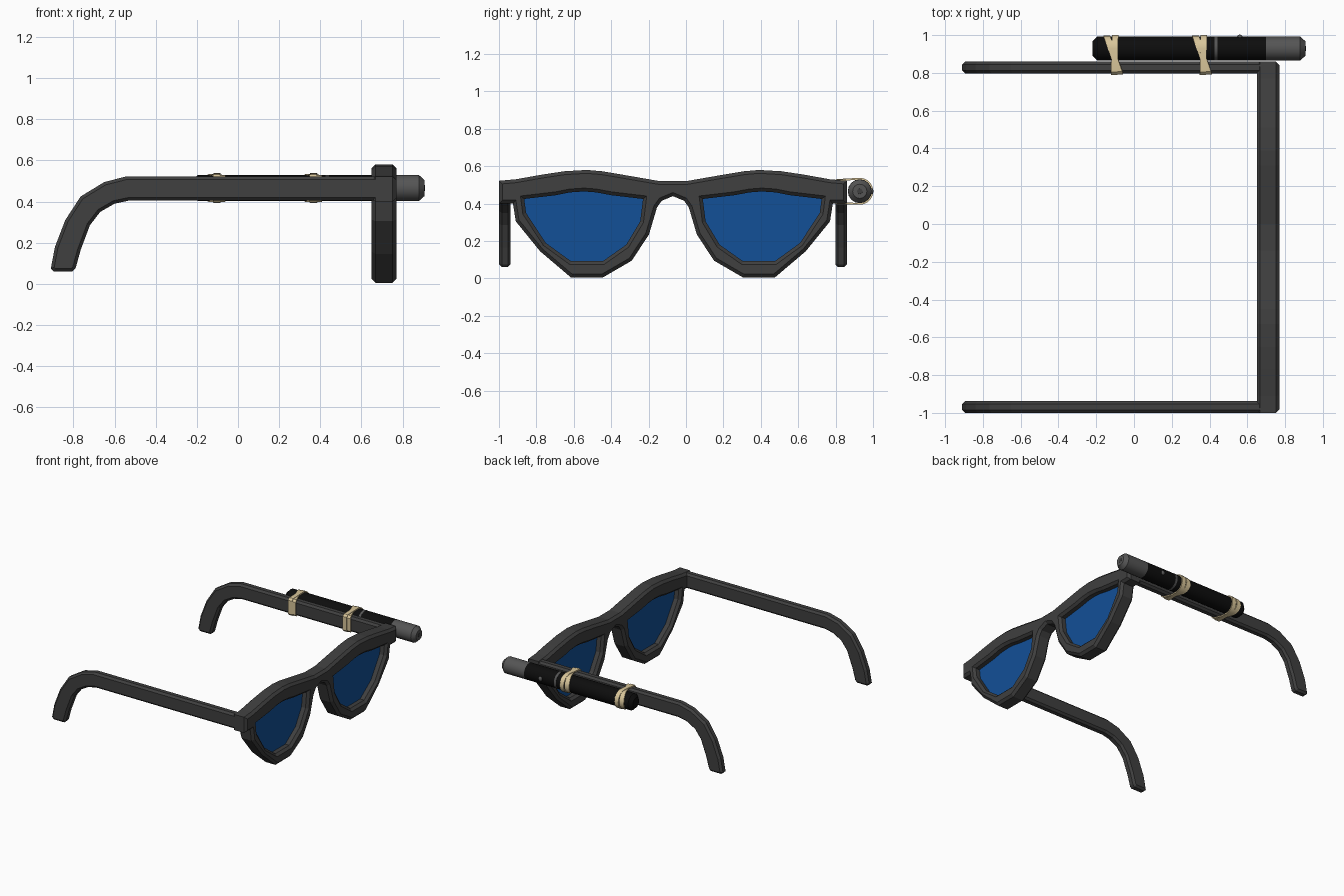
import bpy, bmesh
from math import sin, cos, pi, radians

if "Cube" in bpy.data.objects:
    bpy.data.objects.remove(bpy.data.objects["Cube"])


def material(name, rgb):
    m = bpy.data.materials.new(name)
    m.diffuse_color = (*rgb, 1)
    m.use_nodes = True
    m.node_tree.nodes["Principled BSDF"].inputs["Base Color"].default_value = m.diffuse_color
    return m


DARK = material("dark_plastic", (0.05, 0.05, 0.05))
BLACK = material("black_metal", (0.004, 0.004, 0.004))
GREY = material("grey_metal", (0.09, 0.09, 0.09))
BLUE = material("blue_lens", (0.006, 0.08, 0.31))
CREAM = material("cream_rubber", (0.69, 0.56, 0.32))
MID = -0.07      # y of the glasses' symmetry plane


def plate(name, outlines, thickness, bevel, loc, rot, mat):
    """Filled 2D outlines, extruded with chamfered edges, turned into a mesh."""
    cu = bpy.data.curves.new(name, 'CURVE')
    cu.dimensions = '2D'
    cu.fill_mode = 'BOTH'
    cu.extrude = thickness / 2 - bevel
    cu.bevel_depth = bevel
    cu.bevel_resolution = 0
    cu.offset = -bevel
    for pts in outlines:
        sp = cu.splines.new('POLY')
        sp.points.add(len(pts) - 1)
        for p, (a, b) in zip(sp.points, pts):
            p.co = (a, b, 0, 1)
        sp.use_cyclic_u = True
    ob = bpy.data.objects.new(name, cu)
    ob.location, ob.rotation_euler = loc, rot
    bpy.context.collection.objects.link(ob)
    bpy.ops.object.select_all(action='DESELECT')
    ob.select_set(True)
    bpy.context.view_layer.objects.active = ob
    bpy.ops.object.convert(target='MESH')
    ob = bpy.context.object
    ob.data.materials.clear()
    ob.data.materials.append(mat)
    for f in ob.data.polygons:
        f.material_index = 0
        f.use_smooth = False
    return ob


def mesh_object(name, bm, mat, smooth=False):
    bmesh.ops.recalc_face_normals(bm, faces=bm.faces)
    me = bpy.data.meshes.new(name)
    bm.to_mesh(me)
    bm.free()
    me.materials.append(mat)
    ob = bpy.data.objects.new(name, me)
    bpy.context.collection.objects.link(ob)
    if smooth:
        bpy.ops.object.select_all(action='DESELECT')
        ob.select_set(True)
        bpy.context.view_layer.objects.active = ob
        bpy.ops.object.shade_smooth_by_angle(angle=radians(30))
    return ob


def mirrored(pts):
    return [(-u, z) for u, z in reversed(pts)]


# Front frame: half outline from top centre round to the bridge, and lens hole
half = [(0.07, .52), (.26, .553), (.38, .573), (.46, .58), (.58, .573), (.70, .555),
        (.84, .53), (.93, .522), (.93, .40), (.855, .40), (.84, .305), (.71, .145),
        (.545, .005), (.375, .005), (.22, .095), (.128, .235), (.085, .38), (.06, .415)]
hole = [(.16, .425), (.33, .445), (.41, .46), (.475, .465), (.55, .46), (.625, .445),
        (.795, .425), (.785, .35), (.68, .19), (.545, .092), (.375, .092),
        (.25, .18), (.175, .305)]
outer = half + [(0, .44)] + mirrored(half)
FACE = (radians(90), 0, radians(90))
plate("front_frame", [outer, hole, mirrored(hole)], .12, .018,
      (.71, MID, 0), FACE, DARK)

# Lenses, slightly larger than the holes so they sit inside the rims
big = [(.478 + (u - .478) * 1.02, .29 + (z - .29) * 1.02) for u, z in hole]
plate("left_lens", [big], .016, .002, (.71, MID, 0), FACE, BLUE)
plate("right_lens", [mirrored(big)], .016, .002, (.71, MID, 0), FACE, BLUE)

# Temple arms with the ear hook
arm = [(.72, .522), (-.545, .522), (-.65, .495), (-.765, .425), (-.84, .31),
       (-.89, .18), (-.91, .075), (-.895, .06), (-.805, .06), (-.79, .075),
       (-.765, .165), (-.72, .285), (-.67, .35), (-.60, .39), (-.53, .405), (.72, .405)]
for name, s in (("left_temple", 1), ("right_temple", -1)):
    plate(name, [arm], .062, .015, (0, MID + s * .899, 0), (radians(90), 0, 0), DARK)

# Torch strapped to the side: turned parts along x
TY, TZ, TR = .929, .466, .063


def turned(name, profile, mat, sides=16):
    bm = bmesh.new()
    rings = [[bm.verts.new((x, TY + r * cos(2 * pi * i / sides),
                            TZ + r * sin(2 * pi * i / sides)))
              for i in range(sides)] for x, r in profile]
    for a, b in zip(rings, rings[1:]):
        for i in range(sides):
            j = (i + 1) % sides
            bm.faces.new((a[i], a[j], b[j], b[i]))
    bm.faces.new(rings[0])
    bm.faces.new(rings[-1])
    mesh_object(name, bm, mat, True)


turned("torch_body", [(-.22, .038), (-.195, TR), (.70, TR)], BLACK)
turned("torch_ring", [(.425, TR + .001), (.442, TR + .001)], GREY)
turned("torch_head", [(.70, TR), (.88, TR), (.908, .038)], GREY)
turned("torch_bulb", [(.90, .016), (.91, .014)], DARK)

# Push button on the outer side
bm = bmesh.new()
bmesh.ops.create_uvsphere(bm, u_segments=12, v_segments=8, radius=.018)
bmesh.ops.translate(bm, verts=bm.verts, vec=(.56, TY + TR - .007, TZ))
mesh_object("torch_button", bm, GREY, True)


# Rubber bands: two crossing ribbons at each place, round arm and torch
def band(name, x_arm, x_torch, width, grow):
    def loop(g):
        r = TR + g
        pts = [(TY + r * cos(t), TZ + r * sin(t))
               for t in (pi / 2 - pi * k / 10 for k in range(11))]
        y0, zl, zh = .798 - g, .405 - g, .522 + g
        return pts + [(y0 + .015, zl), (y0, zl + .015), (y0, zh - .015), (y0 + .015, zh)]
    bm = bmesh.new()
    rows = []
    for (yi, zi), (yo, zo) in zip(loop(-.001), loop(grow)):
        x = x_arm + (x_torch - x_arm) * (yo - .79) / .21
        w = width / 2
        rows.append([bm.verts.new(c) for c in ((x - w, yi, zi), (x - w, yo, zo),
                                               (x + w, yo, zo), (x + w, yi, zi))])
    for a, b in zip(rows, rows[1:] + rows[:1]):
        for i in range(4):
            j = (i + 1) % 4
            bm.faces.new((a[i], a[j], b[j], b[i]))
    mesh_object(name, bm, CREAM, True)


for place, x in (("rear", -.105), ("front", .365)):
    band(place + "_band_a", x + .03, x - .04, .036, .006)
    band(place + "_band_b", x + .0, x + .005, .034, .009)
